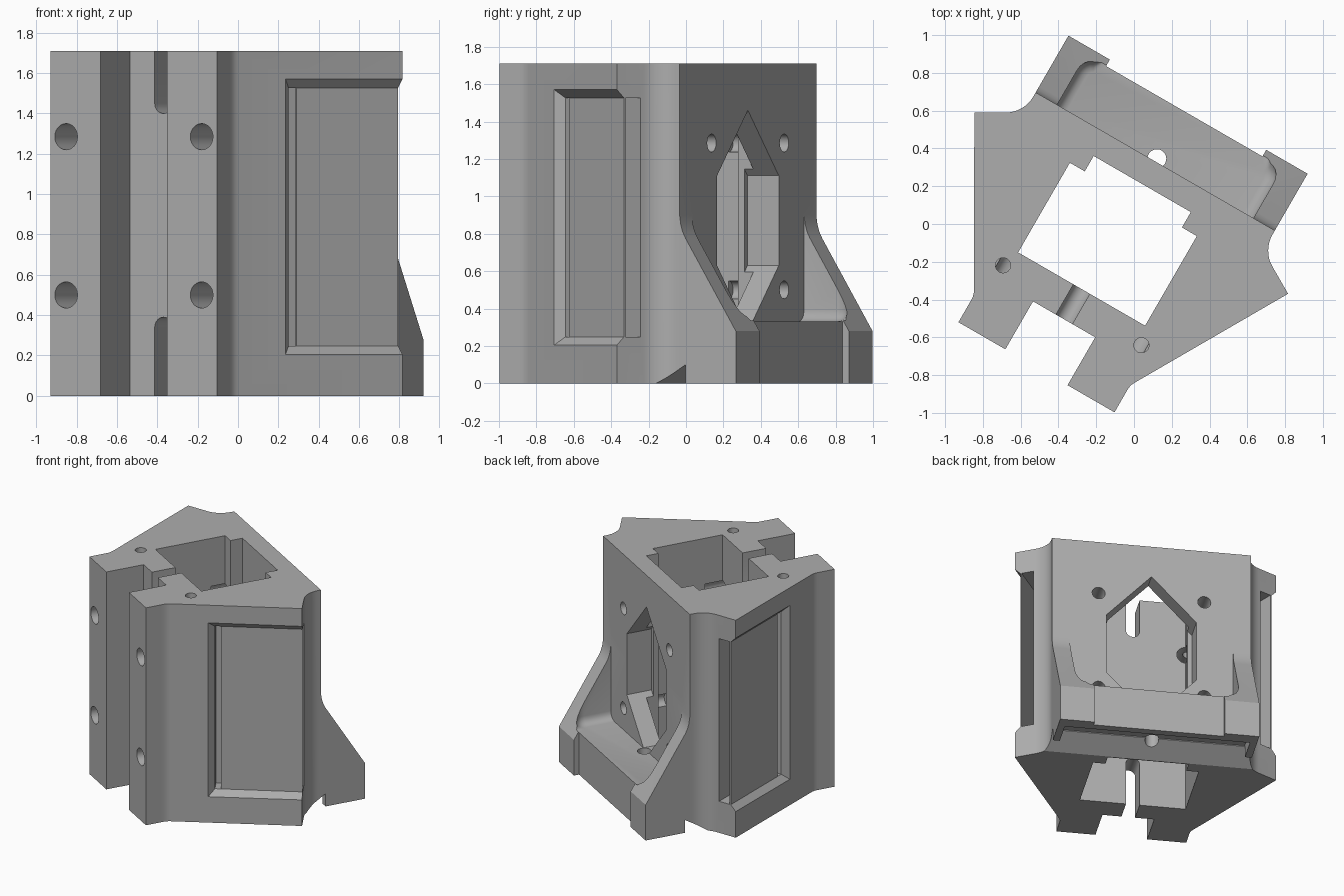
import bpy, bmesh, math
from mathutils import Matrix, Vector

cube = bpy.data.objects.get("Cube")
if cube:
    bpy.data.objects.remove(cube, do_unlink=True)

HEIGHT = 1.71
WALL = 0.343      # rear wall plane
BASE_U = 0.731    # half width of the rear base

grey = bpy.data.materials.new("plain grey")
grey.use_nodes = True
colour = (0.42, 0.42, 0.42, 1)
grey.diffuse_color = colour
grey.node_tree.nodes["Principled BSDF"].inputs["Base Color"].default_value = colour


def finish(name, bm):
    bmesh.ops.recalc_face_normals(bm, faces=bm.faces[:])
    mesh = bpy.data.meshes.new(name)
    bm.to_mesh(mesh)
    bm.free()
    obj = bpy.data.objects.new(name, mesh)
    bpy.context.collection.objects.link(obj)
    return obj


def prism(name, pts, lo, hi, axis, bevel=None):
    """Extrude a closed profile along x, y or z."""
    place = {"x": lambda a, b, h: (h, a, b),
             "y": lambda a, b, h: (a, h, b),
             "z": lambda a, b, h: (a, b, h)}[axis]
    bm = bmesh.new()
    low = [bm.verts.new(place(a, b, lo)) for a, b in pts]
    top = [bm.verts.new(place(a, b, hi)) for a, b in pts]
    bm.faces.new(low)
    bm.faces.new(top)
    n = len(pts)
    for i in range(n):
        j = (i + 1) % n
        bm.faces.new((low[i], low[j], top[j], top[i]))
    if bevel:
        bmesh.ops.recalc_face_normals(bm, faces=bm.faces[:])
        edges = [e for e in bm.edges if bevel(e)]
        bmesh.ops.bevel(bm, geom=edges, offset=0.06, segments=4,
                        profile=0.5, affect="EDGES")
    return finish(name, bm)


def hull(name, points):
    bm = bmesh.new()
    for p in points:
        bm.verts.new(p)
    bmesh.ops.convex_hull(bm, input=bm.verts[:])
    return finish(name, bm)


def arc(cx, cy, r, start, end, steps):
    angles = [math.radians(start + (end - start) * i / steps) for i in range(steps + 1)]
    return [(cx + r * math.cos(a), cy + r * math.sin(a)) for a in angles]


def circle(cx, cy, r):
    return arc(cx, cy, r, 0, 345, 23)


def mirrored(half):
    return half + [(-a, b) for a, b in reversed(half)]


def rect(u, lo, hi):
    return [(-u, lo), (u, lo), (u, hi), (-u, hi)]


def combine(target, other, operation):
    mod = target.modifiers.new("join", "BOOLEAN")
    mod.operation, mod.solver, mod.object = operation, "EXACT", other
    bpy.ops.object.select_all(action="DESELECT")
    bpy.context.view_layer.objects.active = target
    target.select_set(True)
    bpy.ops.object.modifier_apply(modifier=mod.name)
    bpy.data.objects.remove(other, do_unlink=True)


def cut(other):
    combine(body, other, "DIFFERENCE")


# Main body outline with front rails, sloping sides and filleted rear corners
half = [(0.19, -0.622), (0.19, -0.915), (0.477, -0.915), (0.477, -0.80)]
half += arc(0.577, -0.777, 0.1, 180, 150, 3)
half += [(0.959, 0.088)]
half += arc(0.901, 0.318, 0.17, 240, 180, 8)
half += [(BASE_U, WALL)]
body = prism("bracket_body", mirrored(half), 0, HEIGHT, "z")

# Rear base with sloping side ribs
rib = [(0.25, 0), (0.69, 0), (0.69, 0.28), (0.38, 0.775), (0.362, 0.81),
       (0.35, 0.85), (WALL, 0.90), (0.25, 0.90)]
combine(body, prism("rear_base", rib, -BASE_U, BASE_U, "x"), "UNION")

# Tray between the ribs, with rounded lower edges
tray = [(0.6, WALL)] + arc(0.5, 0.555, 0.1, 0, 90, 6) + [(0.478, 0.655), (0.478, 0.9)]


def tray_edge(e):
    a, b = (v.co for v in e.verts)
    return (max(a.z, b.z) < 0.4 and max(a.y, b.y) < 0.654 and a.x * b.x > 0)


cut(prism("tray_cut", mirrored(tray), 0.33, 1.0, "z", tray_edge))
cut(prism("base_step", rect(0.478, 0.65, 0.9), -0.1, 0.5, "z"))

# Central shaft with its narrower rear bay
shaft = [(0.388, -0.437), (0.388, 0.111), (0.297, 0.111), (0.297, 0.205)]
cut(prism("shaft_cut", mirrored(shaft), -0.1, 2, "z"))

# Pointed opening in the rear wall
opening = [(0, 1.46), (0.33, 1.11), (0.33, 0.63), (0.05, 0.331),
           (-0.05, 0.331), (-0.33, 0.63), (-0.33, 1.11)]
cut(prism("window_cut", opening, 0.15, 0.5, "y"))

# Round-ended slots in the front web
top_slot = [(0.05, 2), (-0.05, 2)] + arc(0, 1.45, 0.05, 180, 360, 10)
low_slot = [(-0.05, -0.1), (0.05, -0.1)] + arc(0, 0.34, 0.05, 0, 180, 10)
for pts in (top_slot, low_slot):
    cut(prism("slot_cut", pts, -0.7, -0.35, "y"))

# Screw holes through the rails and rear wall, and down from the top
for u in (-0.388, 0.388):
    for z in (0.50, 1.285):
        cut(prism("rail_hole", circle(u, z, 0.065), -1, -0.3, "y"))
        cut(prism("wall_hole", circle(u, z, 0.048), 0.0, 0.5, "y"))
    cut(prism("top_hole", circle(u * 1.09, -0.536, 0.04), 1.285, 2, "z"))
cut(prism("floor_hole", circle(0, 0.36, 0.05), -0.1, 0.36, "z"))

# Channel under the base
channel = [(0.20, -0.01), (0.38, 0.1), (0.38, -0.01)]
cut(prism("channel_slope", channel, -0.85, 0.85, "x"))
cut(prism("channel_cut", [(0.37, -0.05), (0.37, 0.1), (0.59, 0.1), (0.59, -0.05)],
          -0.68, 0.68, "x"))

# Side panels: chamfered recess, slot behind it and a narrow gap at its end
for side in (-1, 1):
    def at(s, d, z):
        u = 0.959 - 0.5 * s - 0.866 * d
        return Vector((side * u, 0.088 - 0.866 * s + 0.5 * d, z))

    def block(name, s0, s1, d0, d1, grow=0):
        pts = []
        for d, g in ((d0, grow), (d1, 0)):
            for z in (0.248 - g, 1.527 + g):
                pts += [at(s0, d, z), at(s1 + g, d, z)]
        return hull(name, pts)

    cut(block("panel_cut", -0.1, 0.627, -0.043, 0.043, 0.086))
    cut(block("panel_slot", -0.05, 0.627, 0.052, 0.144))
    cut(block("panel_gap", 0.583, 0.627, 0.03, 0.1))

# Turn the bracket, set the material and the shading
turn = Matrix.Rotation(math.radians(-30), 4, "Z") @ Matrix.Translation((-0.068, 0, 0))
body.data.transform(turn)
body.data.materials.clear()
body.data.materials.append(grey)
for poly in body.data.polygons:
    poly.material_index = 0
bpy.ops.object.select_all(action="DESELECT")
body.select_set(True)
bpy.context.view_layer.objects.active = body
bpy.ops.object.shade_smooth_by_angle(angle=math.radians(30))
